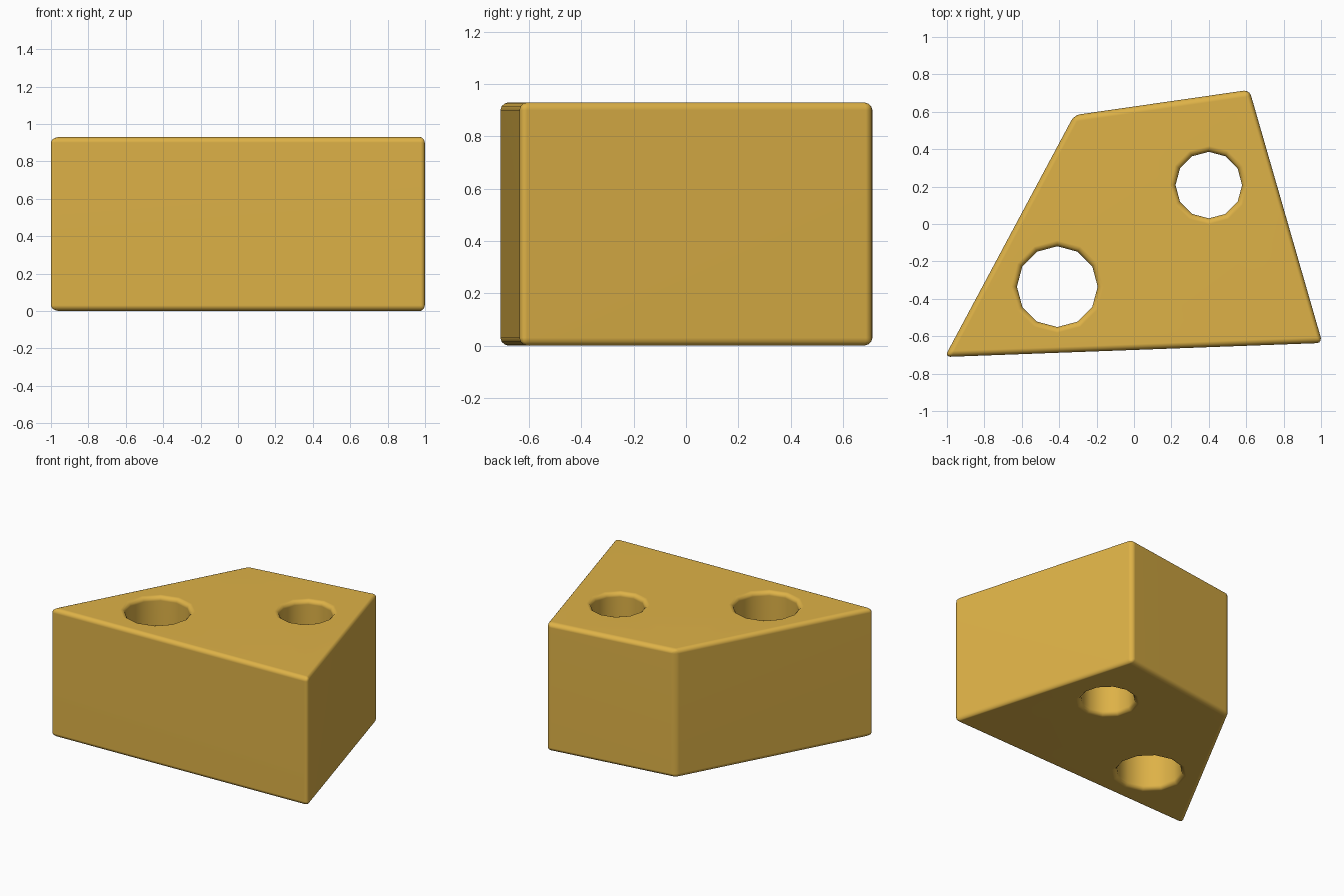
import bpy
import bmesh
from mathutils import Matrix

HEIGHT = 0.93
OUTLINE = [(-1.012, -0.711), (1.007, -0.636), (0.617, 0.717), (-0.32, 0.582)]
HOLES = [(-0.41, -0.335, 0.216), (0.40, 0.208, 0.178)]

default = bpy.data.objects.get("Cube")
if default:
    bpy.data.objects.remove(default, do_unlink=True)

# Single golden yellow material
yellow = bpy.data.materials.new("golden_yellow")
yellow.use_nodes = True
colour = (0.73, 0.445, 0.063, 1)
yellow.diffuse_color = colour
yellow.node_tree.nodes["Principled BSDF"].inputs["Base Color"].default_value = colour


def make_object(name, bm):
    bmesh.ops.recalc_face_normals(bm, faces=bm.faces)
    mesh = bpy.data.meshes.new(name)
    bm.to_mesh(mesh)
    bm.free()
    mesh.materials.append(yellow)
    obj = bpy.data.objects.new(name, mesh)
    bpy.context.collection.objects.link(obj)
    return obj


# Four-sided wedge block
bm = bmesh.new()
base = bm.faces.new([bm.verts.new((x, y, 0)) for x, y in OUTLINE])
top = bmesh.ops.extrude_face_region(bm, geom=[base])["geom"]
bmesh.ops.translate(bm, vec=(0, 0, HEIGHT),
                    verts=[v for v in top if isinstance(v, bmesh.types.BMVert)])
block = make_object("cheese_wedge", bm)

# Twelve-sided cutters for the through holes
bm = bmesh.new()
for x, y, radius in HOLES:
    bmesh.ops.create_cone(bm, cap_ends=True, segments=12, radius1=radius,
                          radius2=radius, depth=2 * HEIGHT,
                          matrix=Matrix.Translation((x, y, HEIGHT / 2)))
cutter = make_object("hole_cutter", bm)
cutter.hide_render = True

# Cut the holes, then round every rim and corner
cut = block.modifiers.new("holes", "BOOLEAN")
cut.operation = "DIFFERENCE"
cut.solver = "EXACT"
cut.object = cutter
bevel = block.modifiers.new("rounding", "BEVEL")
bevel.width = 0.03
bevel.segments = 3
bevel.limit_method = "ANGLE"
bevel.angle_limit = 0.7

bpy.ops.object.select_all(action="DESELECT")
block.select_set(True)
bpy.context.view_layer.objects.active = block
for name in ("holes", "rounding"):
    bpy.ops.object.modifier_apply(modifier=name)
bpy.data.objects.remove(cutter, do_unlink=True)

# Smooth rounding with flat main faces
bpy.ops.object.shade_smooth_by_angle(angle=0.9)
normals = block.modifiers.new("flat_faces", "WEIGHTED_NORMAL")
normals.keep_sharp = True
